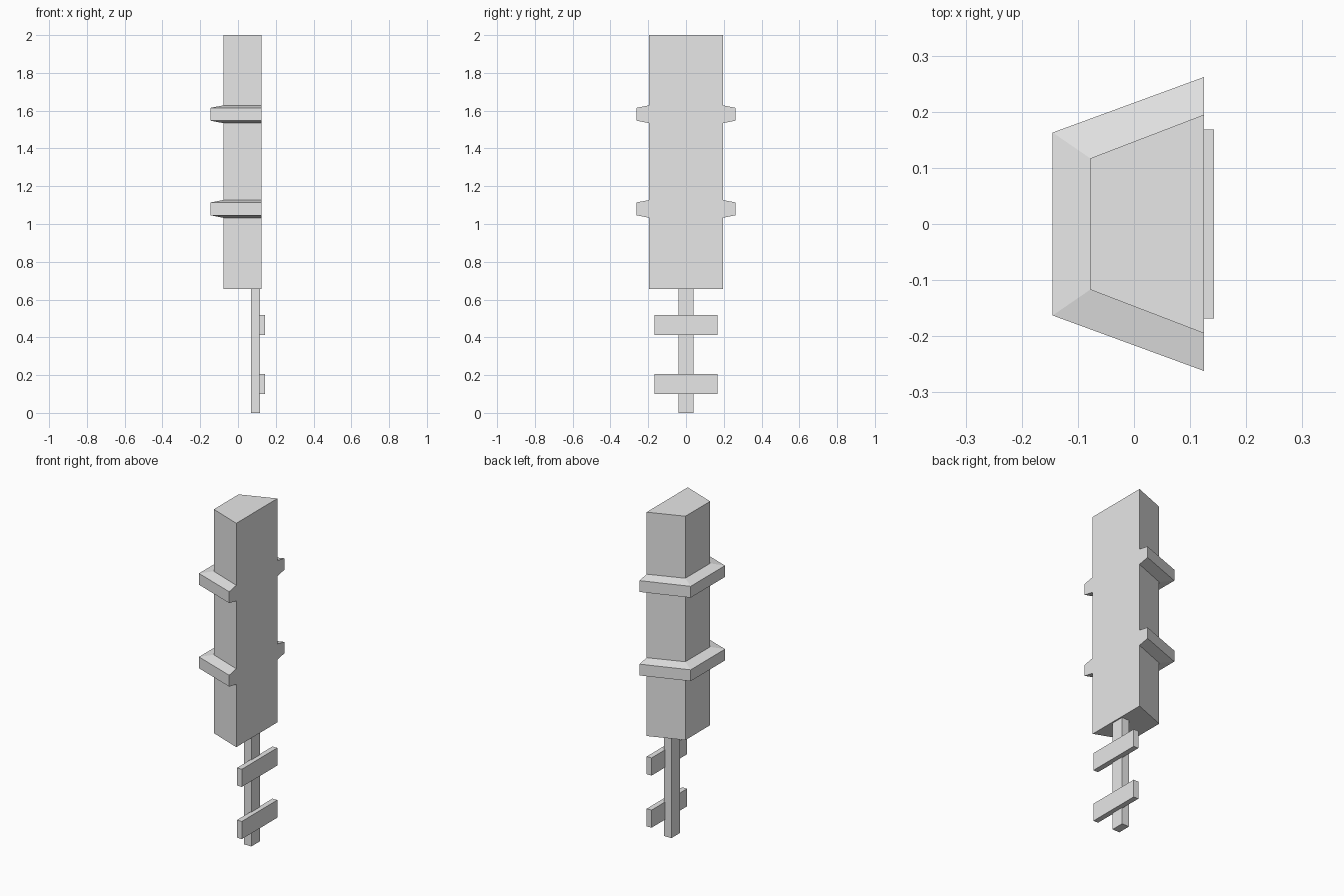
import bpy
import bmesh

default_cube = bpy.data.objects.get("Cube")
if default_cube:
    bpy.data.objects.remove(default_cube, do_unlink=True)

grey = bpy.data.materials.new("plain grey")
grey.use_nodes = True
grey.diffuse_color = (0.8, 0.8, 0.8, 1)
grey.node_tree.nodes["Principled BSDF"].inputs["Base Color"].default_value = grey.diffuse_color


def loft(name, loops, closed_path=False):
    """Skin between matching closed loops and cap both ends."""
    bm = bmesh.new()
    rings = [[bm.verts.new(p) for p in loop] for loop in loops]
    count = len(rings[0])
    for a, b in zip(rings, rings[1:]):
        for i in range(count):
            j = (i + 1) % count
            bm.faces.new((a[i], a[j], b[j], b[i]))
    bm.faces.new(rings[0])
    bm.faces.new(rings[-1])
    bmesh.ops.recalc_face_normals(bm, faces=bm.faces)
    mesh = bpy.data.meshes.new(name)
    bm.to_mesh(mesh)
    bm.free()
    mesh.materials.append(grey)
    obj = bpy.data.objects.new(name, mesh)
    bpy.context.collection.objects.link(obj)
    return obj


def prism(name, outline, bottom, top):
    return loft(name, [[(x, y, z) for x, y in outline] for z in (bottom, top)])


def box(name, x0, x1, half_width, bottom, top):
    w = half_width
    return prism(name, [(x0, -w), (x1, -w), (x1, w), (x0, w)], bottom, top)


BACK = 0.125
inner = [(BACK, -0.195), (-0.078, -0.117), (-0.078, 0.117), (BACK, 0.195)]
outer = [(BACK, -0.262), (-0.145, -0.163), (-0.145, 0.163), (BACK, 0.262)]

# Tall tapered body
prism("body", inner, 0.657, 2.0)

# Bevelled bands wrapping three sides of the body
for name, z in (("lower_band", 1.08), ("upper_band", 1.581)):
    loft(name, [[(*i, z - 0.047), (*o, z - 0.034), (*o, z + 0.034), (*i, z + 0.047)]
                for i, o in zip(inner, outer)])

# Post below the body, with two crossbars
box("post", 0.069, 0.117, 0.04, 0.0, 0.657)
for name, z in (("lower_crossbar", 0.1), ("upper_crossbar", 0.413)):
    box(name, 0.111, 0.143, 0.168, z, z + 0.106)
